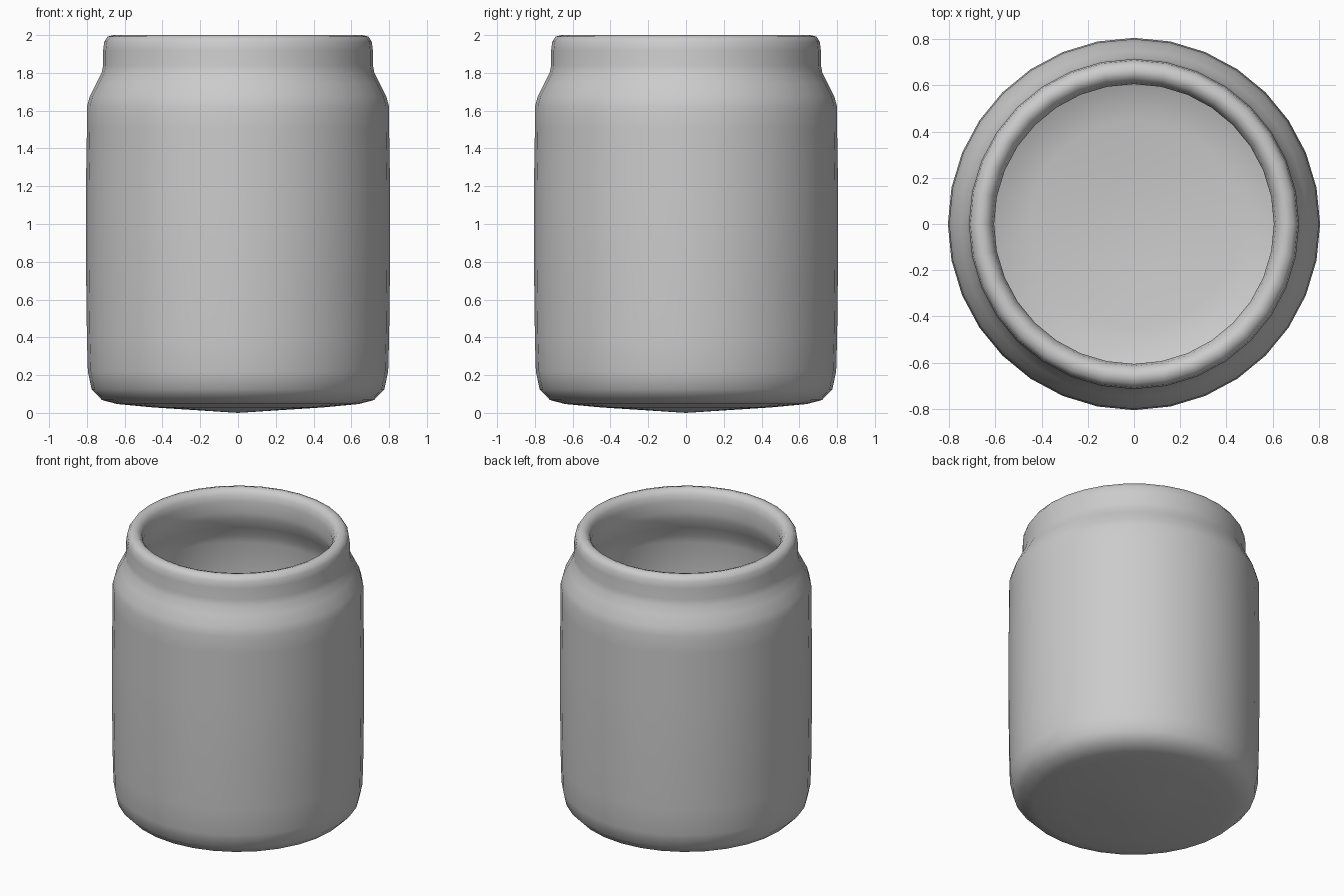
import bpy, bmesh, math

if "Cube" in bpy.data.objects:
    bpy.data.objects.remove(bpy.data.objects["Cube"])

SEGMENTS = 32


def lathe(name, profile):
    """Revolve an (r, z) profile that starts and ends on the axis."""
    bm = bmesh.new()
    rings = []
    for r, z in profile:
        if r == 0:
            rings.append([bm.verts.new((0, 0, z))] * SEGMENTS)
        else:
            rings.append([bm.verts.new((r * math.cos(a), r * math.sin(a), z))
                          for a in (2 * math.pi * i / SEGMENTS for i in range(SEGMENTS))])
    for low, high in zip(rings, rings[1:]):
        for i in range(SEGMENTS):
            j = (i + 1) % SEGMENTS
            # dict keeps order and drops the doubled pole vertex
            bm.faces.new(list(dict.fromkeys((low[i], low[j], high[j], high[i]))))
    bmesh.ops.recalc_face_normals(bm, faces=bm.faces[:])
    mesh = bpy.data.meshes.new(name)
    bm.to_mesh(mesh)
    bm.free()
    mesh.shade_smooth()
    obj = bpy.data.objects.new(name, mesh)
    bpy.context.collection.objects.link(obj)
    return obj


# Outer wall: slightly bulging base, straight body, shoulder and neck
outer = [(0, 0), (0.2, 0.013), (0.45, 0.029), (0.64, 0.047), (0.72, 0.068),
         (0.775, 0.125), (0.795, 0.22), (0.80, 0.4), (0.805, 0.8), (0.805, 1.2),
         (0.80, 1.5), (0.80, 1.62), (0.785, 1.675), (0.75, 1.745),
         (0.722, 1.80), (0.714, 1.84), (0.714, 1.92)]
# Rounded lip
lip = [(0.708, 1.965), (0.69, 1.992), (0.66, 2.0), (0.635, 1.992),
       (0.614, 1.965), (0.605, 1.92)]
# Inner wall follows the outer one down to the inside floor
inner = [(0.605, 1.84), (0.612, 1.79), (0.645, 1.72), (0.68, 1.65), (0.695, 1.59),
         (0.70, 1.4), (0.70, 0.8), (0.697, 0.4), (0.69, 0.27), (0.67, 0.2),
         (0.62, 0.16), (0.45, 0.132), (0.2, 0.114), (0, 0.10)]

lathe("jar", outer + lip + inner)
